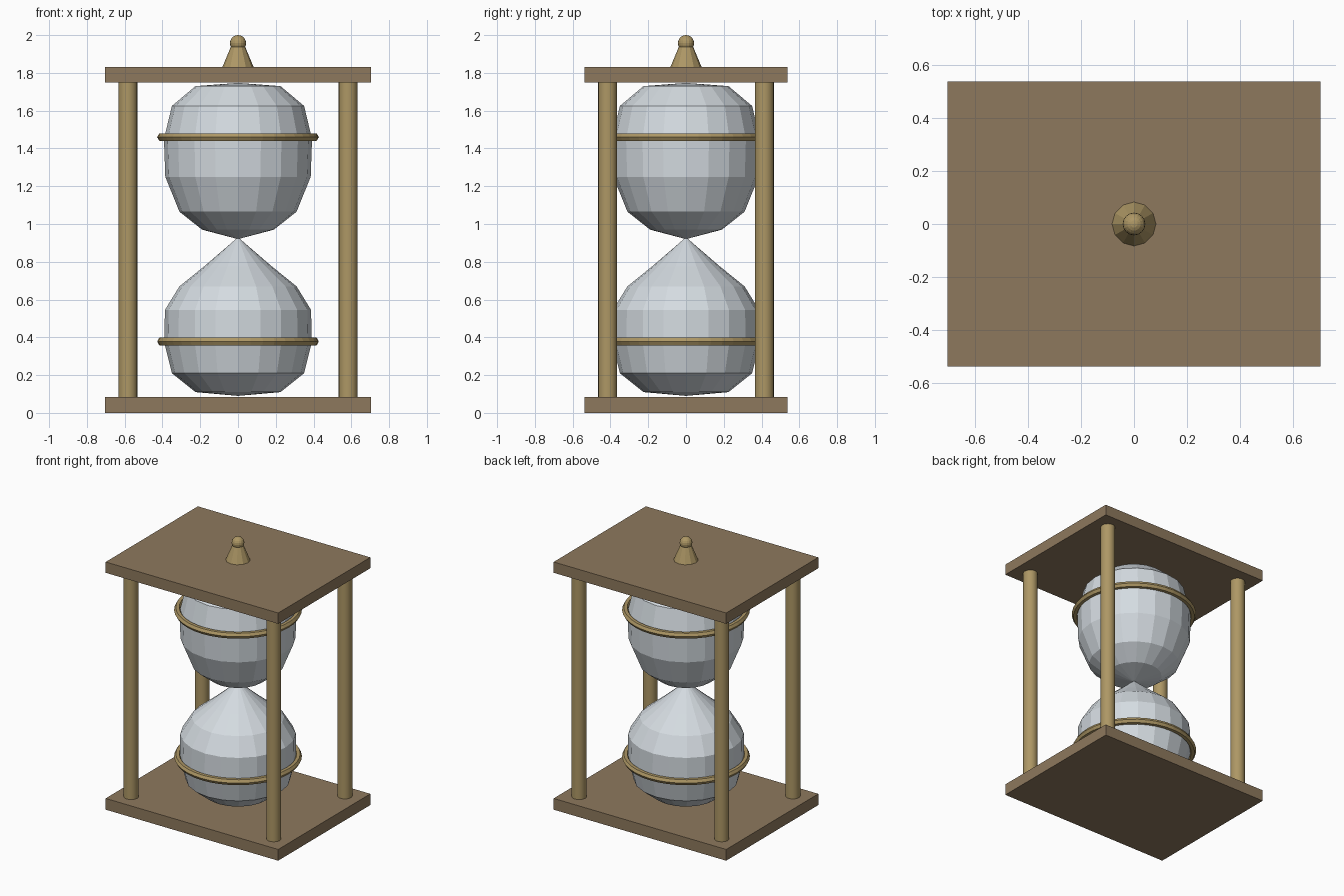
import bpy, bmesh
from math import cos, sin, pi

cube = bpy.data.objects.get("Cube")
if cube:
    bpy.data.objects.remove(cube, do_unlink=True)


def material(name, rgb):
    m = bpy.data.materials.new(name)
    m.use_nodes = True
    m.diffuse_color = (*rgb, 1)
    m.node_tree.nodes["Principled BSDF"].inputs["Base Color"].default_value = (*rgb, 1)
    return m


wood = material("brown wood", (0.27, 0.19, 0.11))
brass = material("pale brass", (0.42, 0.31, 0.13))
glass = material("pale glass", (0.66, 0.71, 0.75))


def finish(name, mat):
    ob = bpy.context.object
    ob.name = ob.data.name = name
    ob.data.materials.append(mat)
    return ob


def plate(name, z0, z1):
    bpy.ops.mesh.primitive_cube_add(size=1, location=(0, 0, (z0 + z1) / 2))
    ob = finish(name, wood)
    ob.scale = (1.41, 1.076, z1 - z0)


def lathe(name, profile, sides, mat):
    """Spin (radius, height) points round z; zero radius closes to a pole."""
    bm = bmesh.new()
    rings = []
    for r, z in profile:
        n = sides if r else 1
        rings.append([bm.verts.new((r * sin(2 * pi * i / sides), -r * cos(2 * pi * i / sides), z))
                      for i in range(n)])
    for a, b in zip(rings, rings[1:]):
        for i in range(sides):
            j = (i + 1) % sides
            corners = [a[i % len(a)], a[j % len(a)], b[j % len(b)], b[i % len(b)]]
            bm.faces.new(list(dict.fromkeys(corners)))
    bmesh.ops.recalc_face_normals(bm, faces=bm.faces)
    me = bpy.data.meshes.new(name)
    bm.to_mesh(me)
    bm.free()
    me.materials.append(mat)
    ob = bpy.data.objects.new(name, me)
    bpy.context.collection.objects.link(ob)


# Frame: two boards and four posts
plate("base_board", 0, 0.083)
plate("top_board", 1.75, 1.83)
for x, side in ((-1, "right"), (1, "left")):
    for y, end in ((-1, "front"), (1, "back")):
        bpy.ops.mesh.primitive_cylinder_add(vertices=20, radius=0.05, depth=1.69,
                                            location=(0.583 * x, 0.415 * y, 0.917))
        finish(f"{end}_{side}_post", brass)
        bpy.ops.object.shade_smooth_by_angle()

# Glass bulbs
lathe("lower_bulb", [(0, 0.09), (0.225, 0.11), (0.35, 0.21), (0.39, 0.37), (0.387, 0.545),
                     (0.31, 0.67), (0.18, 0.775), (0, 0.93)], 20, glass)
lathe("upper_bulb", [(0, 0.92), (0.19, 0.97), (0.31, 1.065), (0.385, 1.25), (0.392, 1.45),
                     (0.35, 1.625), (0.225, 1.73), (0, 1.747)], 20, glass)

# Bands round the bulbs
for name, z in (("lower_band", 0.378), ("upper_band", 1.46)):
    bpy.ops.mesh.primitive_torus_add(major_radius=0.405, minor_radius=0.023, major_segments=40,
                                     minor_segments=6, location=(0, 0, z))
    finish(name, brass)

# Finial: flared foot with a ball
lathe("finial_foot", [(0, 1.825), (0.083, 1.83), (0.035, 1.945), (0, 1.945)], 12, brass)
bpy.ops.mesh.primitive_uv_sphere_add(segments=16, ring_count=10, radius=0.043,
                                     location=(0, 0, 1.957))
finish("finial_ball", brass)
